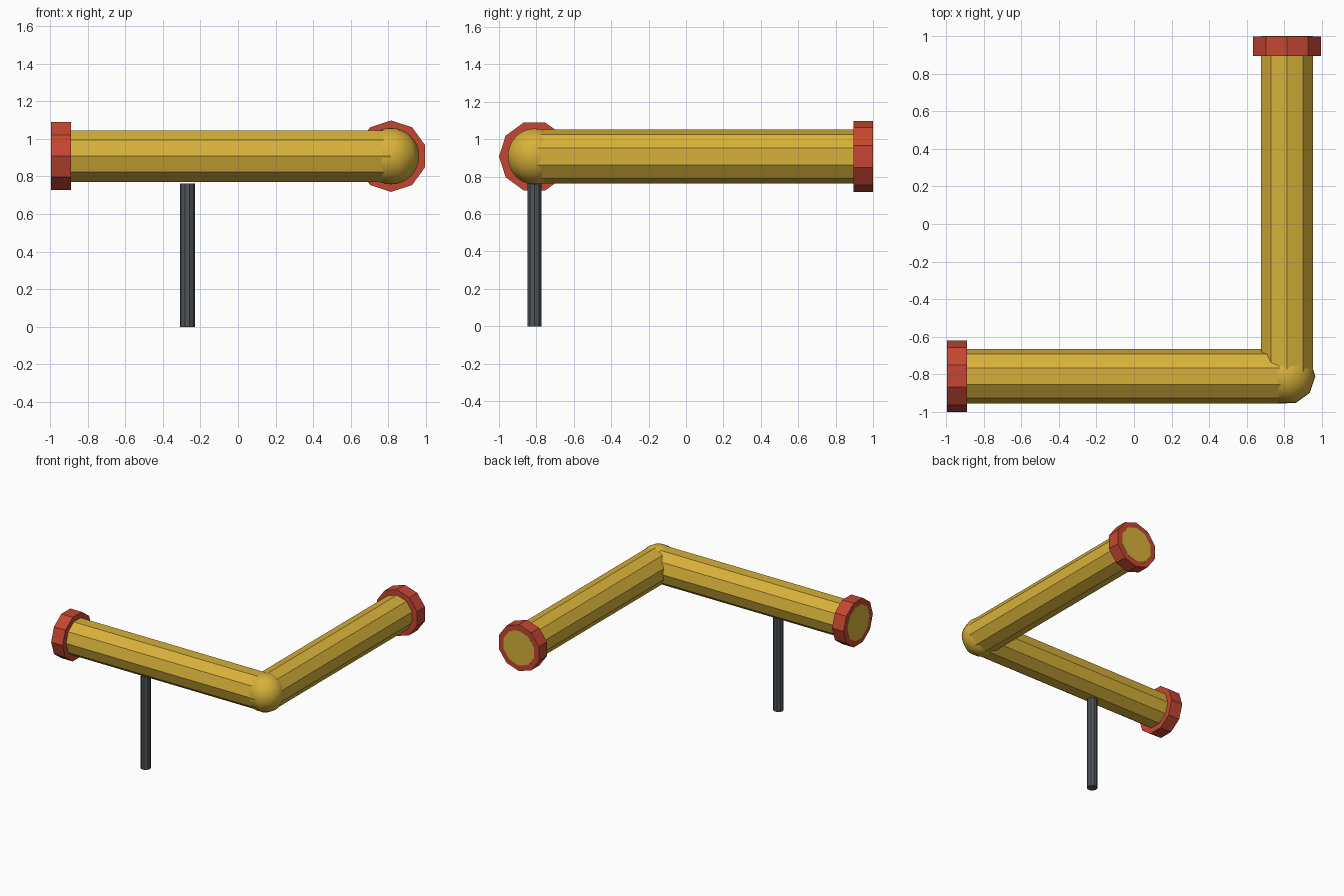
import bpy, bmesh, math
from mathutils import Vector

if "Cube" in bpy.data.objects:
    bpy.data.objects.remove(bpy.data.objects["Cube"])

SIDES = 10
CX, CY, CZ = 0.815, -0.81, 0.908   # corner where the two pipes meet
PIPE_R, FLANGE_R, POST_R = 0.145, 0.19, 0.04


def material(name, colour):
    m = bpy.data.materials.new(name)
    m.diffuse_color = (*colour, 1)
    m.use_nodes = True
    m.node_tree.nodes["Principled BSDF"].inputs["Base Color"].default_value = m.diffuse_color
    return m


yellow = material("pipe yellow", (0.68, 0.44, 0.042))
red = material("flange red", (0.56, 0.062, 0.032))
grey = material("post grey", (0.08, 0.091, 0.102))


def add_object(name, bm, mat):
    bmesh.ops.recalc_face_normals(bm, faces=bm.faces)
    mesh = bpy.data.meshes.new(name)
    bm.to_mesh(mesh)
    bm.free()
    mesh.materials.append(mat)
    obj = bpy.data.objects.new(name, mesh)
    bpy.context.collection.objects.link(obj)
    return obj


def prism(name, start, end, radius, corner_dir, mat):
    """Ten-sided rod from start to end with one edge facing corner_dir."""
    bm = bmesh.new()
    start, end, u = Vector(start), Vector(end), Vector(corner_dir)
    v = (end - start).normalized().cross(u)
    rings = []
    for p in (start, end):
        rings.append([bm.verts.new(p + radius * (u * math.cos(a) + v * math.sin(a)))
                      for a in (math.tau * i / SIDES for i in range(SIDES))])
    a, b = rings
    for i in range(SIDES):
        j = (i + 1) % SIDES
        bm.faces.new((a[i], a[j], b[j], b[i]))
    bm.faces.new(a)
    bm.faces.new(b)
    return add_object(name, bm, mat)


# Two pipes meeting at a right angle
prism("side_pipe", (-0.9955, CY, CZ), (CX, CY, CZ), PIPE_R, (0, 1, 0), yellow)
prism("back_pipe", (CX, CY, CZ), (CX, 1, CZ), PIPE_R, (0, 0, 1), yellow)

# End flanges, set back a hair so the pipe ends show
prism("side_flange", (-0.994, CY, CZ), (-0.89, CY, CZ), FLANGE_R, (0, 1, 0), red)
prism("back_flange", (CX, 0.895, CZ), (CX, 0.9985, CZ), FLANGE_R, (0, 0, 1), red)

# Rounded elbow
bm = bmesh.new()
bmesh.ops.create_uvsphere(bm, u_segments=SIDES, v_segments=16, radius=0.15)
for f in bm.faces:
    f.smooth = True
elbow = add_object("elbow_ball", bm, yellow)
elbow.location = (CX, CY, CZ)
elbow.rotation_euler.z = math.pi / 2

# Support post
prism("support_post", (-0.27, CY, 0), (-0.27, CY, CZ - PIPE_R), POST_R, (1, 0, 0), grey)
